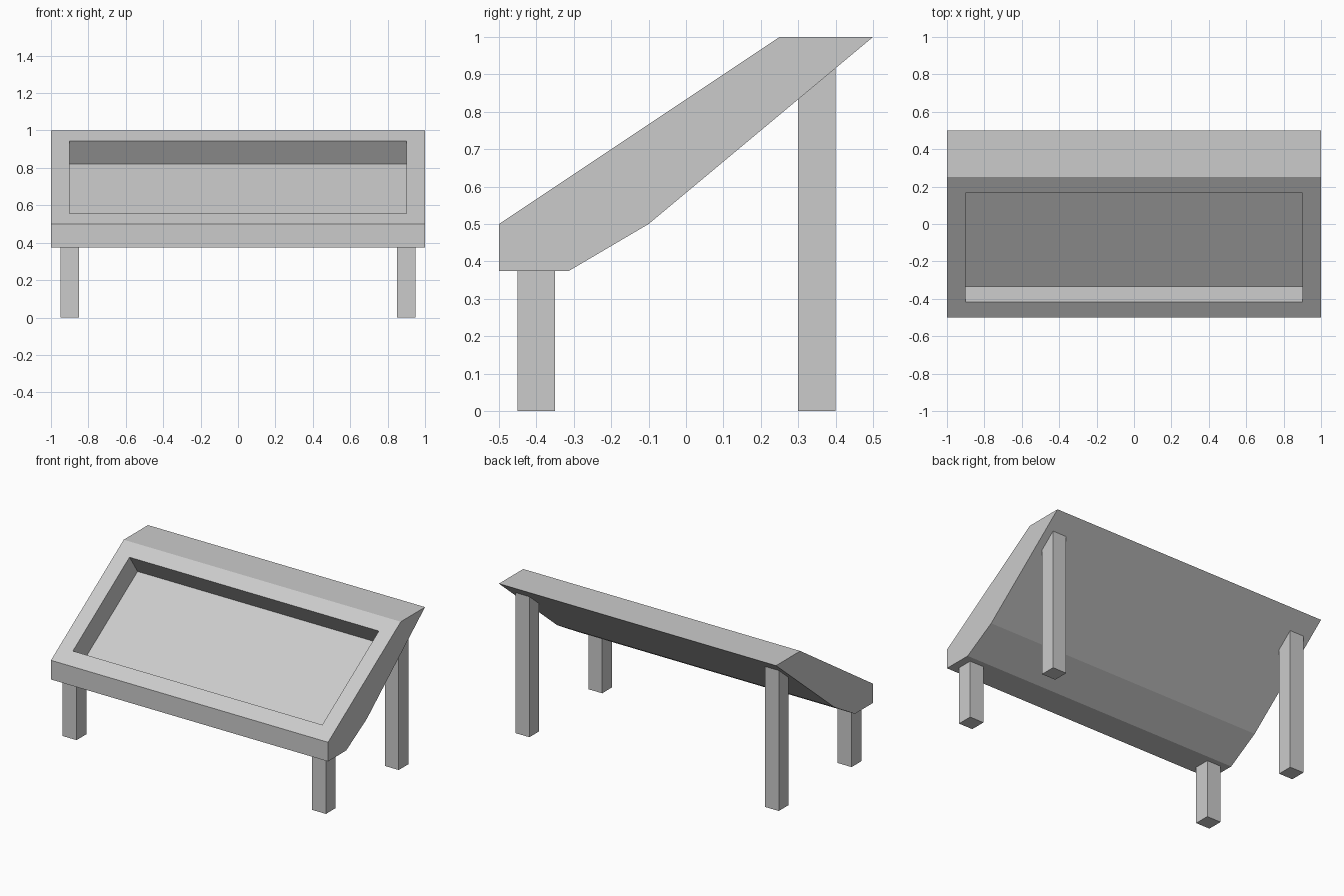
import bpy, bmesh

if "Cube" in bpy.data.objects:
    bpy.data.objects.remove(bpy.data.objects["Cube"])


def prism(profile, x0, x1):
    """Extrude a (y, z) profile along x into a closed solid."""
    bm = bmesh.new()
    base = bm.faces.new([bm.verts.new((x0, y, z)) for y, z in profile])
    ext = bmesh.ops.extrude_face_region(bm, geom=[base], use_keep_orig=True)
    verts = [v for v in ext["geom"] if isinstance(v, bmesh.types.BMVert)]
    bmesh.ops.translate(bm, verts=verts, vec=(x1 - x0, 0, 0))
    bmesh.ops.recalc_face_normals(bm, faces=bm.faces)
    bm.normal_update()
    return bm


def finish(bm, name):
    mesh = bpy.data.meshes.new(name)
    bm.to_mesh(mesh)
    bm.free()
    obj = bpy.data.objects.new(name, mesh)
    bpy.context.collection.objects.link(obj)
    return obj


# Sloped cabinet body
body = prism([(-0.5, 0.5), (-0.5, 0.375), (-0.3125, 0.375),
              (-0.1, 0.5), (0.5, 1.0), (0.25, 1.0)], -1, 1)

# Recessed display tray in the sloped top
slope = next(f for f in body.faces if f.normal.y < -0.3 and f.normal.z > 0.3)
bmesh.ops.inset_region(body, faces=[slope], thickness=0.1, use_even_offset=True)
normal = slope.normal.copy()
floor = bmesh.ops.extrude_discrete_faces(body, faces=[slope])["faces"][0]
bmesh.ops.translate(body, verts=floor.verts, vec=normal * -0.15)
finish(body, "display_case_body")


# Legs: short at the front, tall with slanted tops at the back
def underside(y):
    return 0.5 + (y + 0.1) * 0.5 / 0.6


legs = {
    "front_leg": [(-0.45, 0), (-0.35, 0), (-0.35, 0.375), (-0.45, 0.375)],
    "back_leg": [(0.3, 0), (0.4, 0), (0.4, underside(0.4)), (0.3, underside(0.3))],
}
for name, profile in legs.items():
    for side, x in (("left", -0.9), ("right", 0.9)):
        finish(prism(profile, x - 0.05, x + 0.05), f"{name}_{side}")
